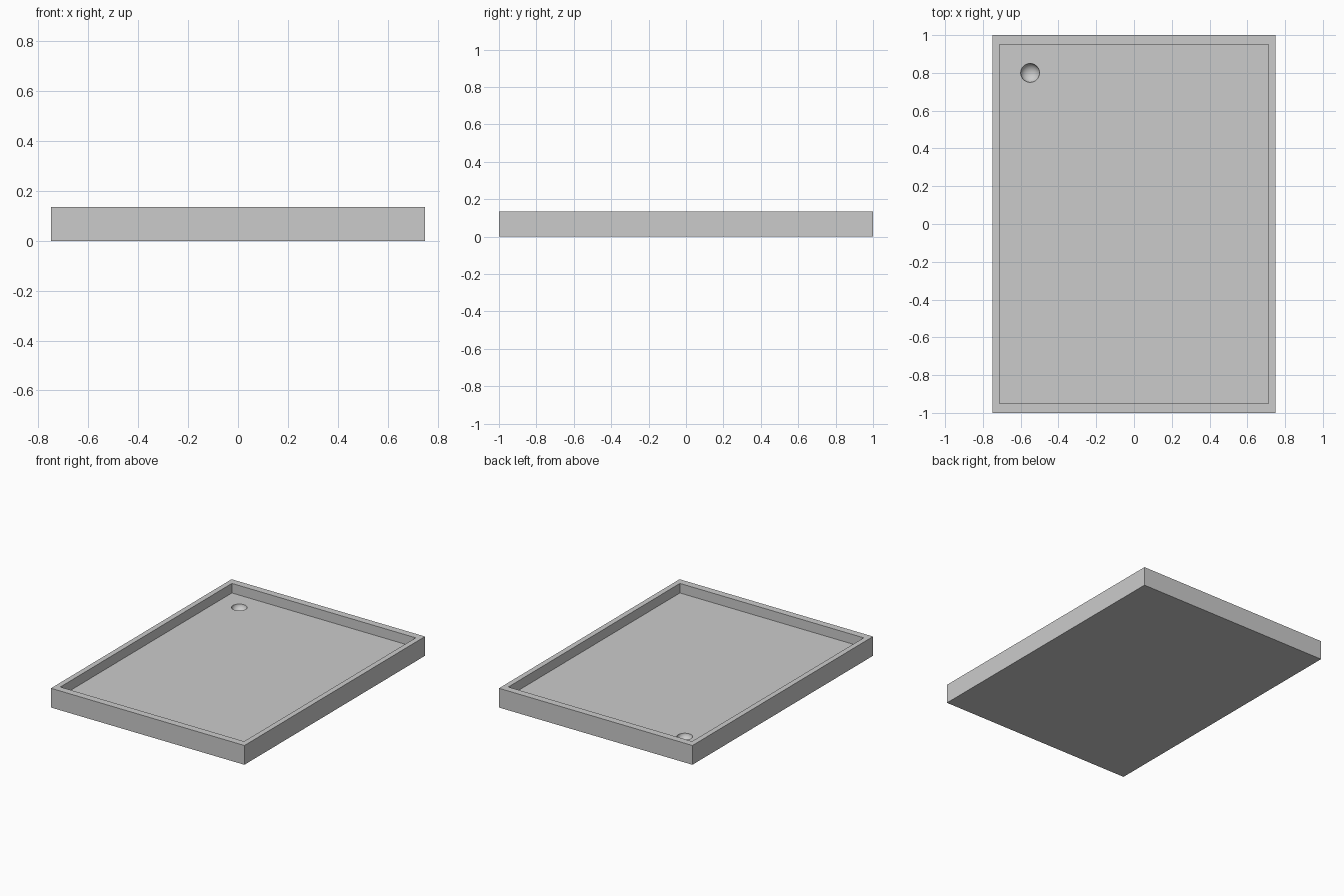
import bpy

if "Cube" in bpy.data.objects:
    bpy.data.objects.remove(bpy.data.objects["Cube"])

W, L, H = 1.5, 2.0, 0.135      # outer tray size
FLOOR = 0.068                  # height of the recessed floor
DRAIN = (-0.55, 0.80)          # drain centre


def box(name, size, z0):
    bpy.ops.mesh.primitive_cube_add(size=1, location=(0, 0, z0 + size[2] / 2))
    ob = bpy.context.object
    ob.name = name
    ob.scale = size
    bpy.ops.object.transform_apply(location=True, rotation=False, scale=True)
    return ob


def cut(target, cutter):
    mod = target.modifiers.new("cut_" + cutter.name, 'BOOLEAN')
    mod.operation = 'DIFFERENCE'
    mod.solver = 'EXACT'
    mod.object = cutter
    bpy.context.view_layer.objects.active = target
    bpy.ops.object.modifier_apply(modifier=mod.name)
    bpy.data.objects.remove(cutter, do_unlink=True)


# Shallow tray: solid slab with a rectangular recess
tray = box("tray", (W, L, H), 0)
cut(tray, box("recess", (W * 0.95, L * 0.95, 0.2), FLOOR))

# Small rounded drain dip in the back left corner of the floor
bpy.ops.mesh.primitive_uv_sphere_add(segments=48, ring_count=24, radius=0.05,
                                     location=(DRAIN[0], DRAIN[1], FLOOR))
dip = bpy.context.object
dip.name = "drain"
dip.scale.z = 0.8
# offset slightly so the floor plane does not meet a ring of vertices
dip.location.z += 0.001
cut(tray, dip)

# Smooth bowl, crisp edges
bpy.ops.object.select_all(action='DESELECT')
tray.select_set(True)
bpy.context.view_layer.objects.active = tray
bpy.ops.object.shade_smooth_by_angle(angle=0.52)
